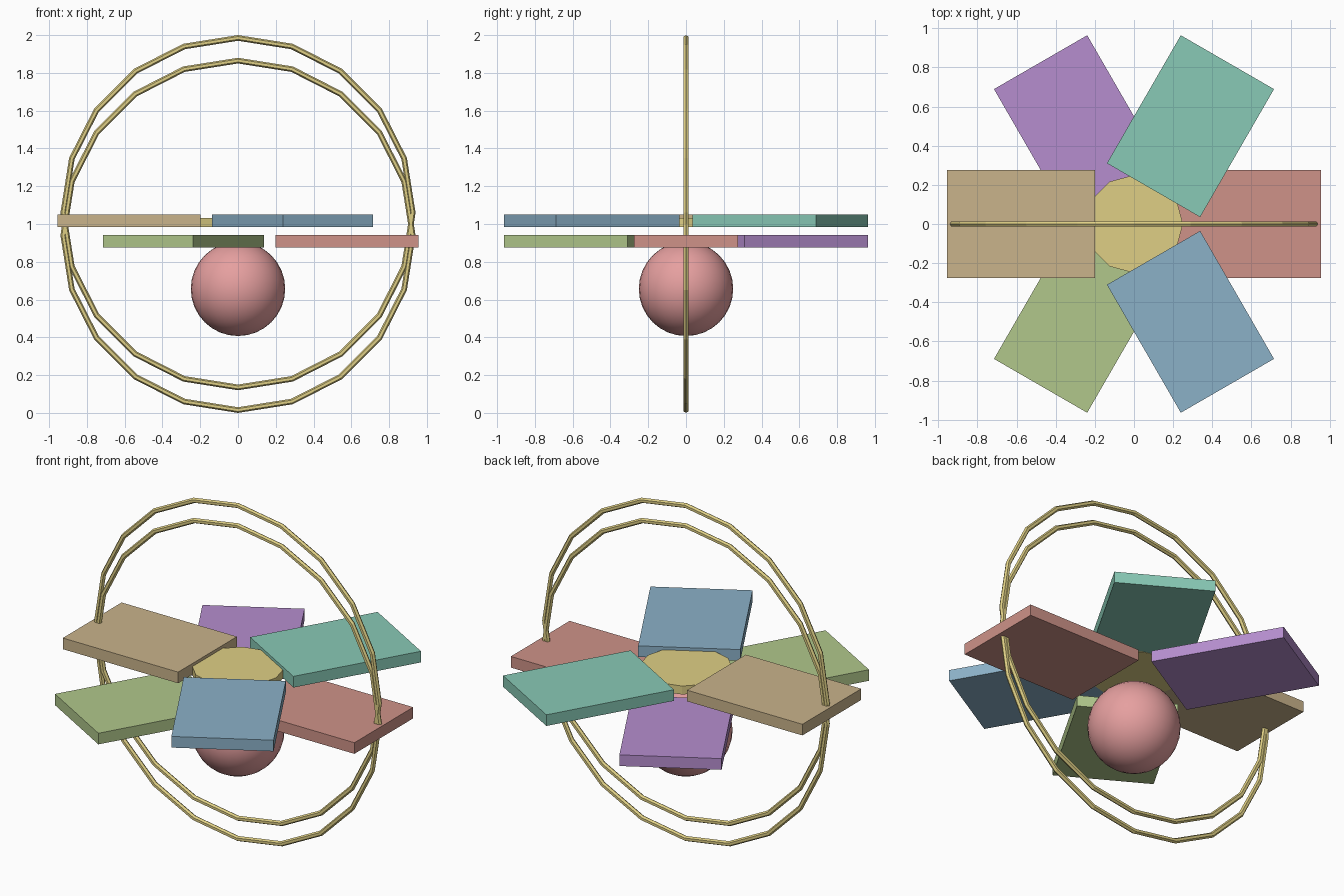
import bpy, bmesh, math
from mathutils import Matrix, Vector

if "Cube" in bpy.data.objects:
    bpy.data.objects.remove(bpy.data.objects["Cube"])


def finish(name, bm, rgb, smooth=False):
    """Turn a bmesh into a coloured object."""
    bmesh.ops.recalc_face_normals(bm, faces=bm.faces)
    for f in bm.faces:
        f.smooth = smooth
    mesh = bpy.data.meshes.new(name)
    bm.to_mesh(mesh)
    bm.free()
    mat = bpy.data.materials.new(name + "_colour")
    mat.diffuse_color = [(c / 255) ** 2.2 for c in rgb] + [1]
    mat.use_nodes = True
    mat.node_tree.nodes["Principled BSDF"].inputs["Base Color"].default_value = mat.diffuse_color
    mesh.materials.append(mat)
    obj = bpy.data.objects.new(name, mesh)
    bpy.context.collection.objects.link(obj)
    return obj


def petal(name, angle, z, rgb):
    """Flat rectangular petal pointing outwards at the given angle."""
    bm = bmesh.new()
    bmesh.ops.create_cube(bm, size=1)
    bmesh.ops.scale(bm, vec=(0.755, 0.55, 0.066), verts=bm.verts)
    bmesh.ops.translate(bm, vec=(0.577, 0, z), verts=bm.verts)
    bmesh.ops.rotate(bm, cent=(0, 0, 0), verts=bm.verts,
                     matrix=Matrix.Rotation(math.radians(angle), 3, 'Z'))
    finish(name, bm, rgb)


def ring(name, z, radius=0.925, tube=0.015, sides=20, tube_sides=6):
    """Upright faceted hoop in the xz plane."""
    bm = bmesh.new()
    loops = []
    for i in range(sides):
        a = math.tau * i / sides
        out = Vector((math.cos(a), 0, math.sin(a)))
        loop = []
        for j in range(tube_sides):
            b = math.tau * j / tube_sides
            p = out * (radius + tube * math.cos(b))
            loop.append(bm.verts.new((p.x, tube * math.sin(b), p.z + z)))
        loops.append(loop)
    for i in range(sides):
        p, q = loops[i], loops[(i + 1) % sides]
        for j in range(tube_sides):
            k = (j + 1) % tube_sides
            bm.faces.new((p[j], p[k], q[k], q[j]))
    finish(name, bm, (222, 206, 132))


# Alternating low and high petals
colours = [(205, 145, 135), (135, 200, 180), (180, 140, 205),
           (200, 178, 138), (175, 198, 138), (138, 175, 198)]
for i, rgb in enumerate(colours):
    petal(f"petal_{i + 1}", i * 60, 1.018 if i % 2 else 0.909, rgb)

# Central disc
bm = bmesh.new()
bmesh.ops.create_cone(bm, cap_ends=True, segments=12, radius1=0.25, radius2=0.25,
                      depth=0.05, matrix=Matrix.Translation((0, 0, 1.008)))
finish("hub_disc", bm, (222, 206, 132))

# Ball under the disc
bm = bmesh.new()
bmesh.ops.create_uvsphere(bm, u_segments=32, v_segments=16, radius=0.25,
                          matrix=Matrix.Translation((0, 0, 0.657)))
finish("ball", bm, (229, 158, 158), smooth=True)

# Two overlapping hoops
ring("upper_hoop", 1.06)
ring("lower_hoop", 0.94)
